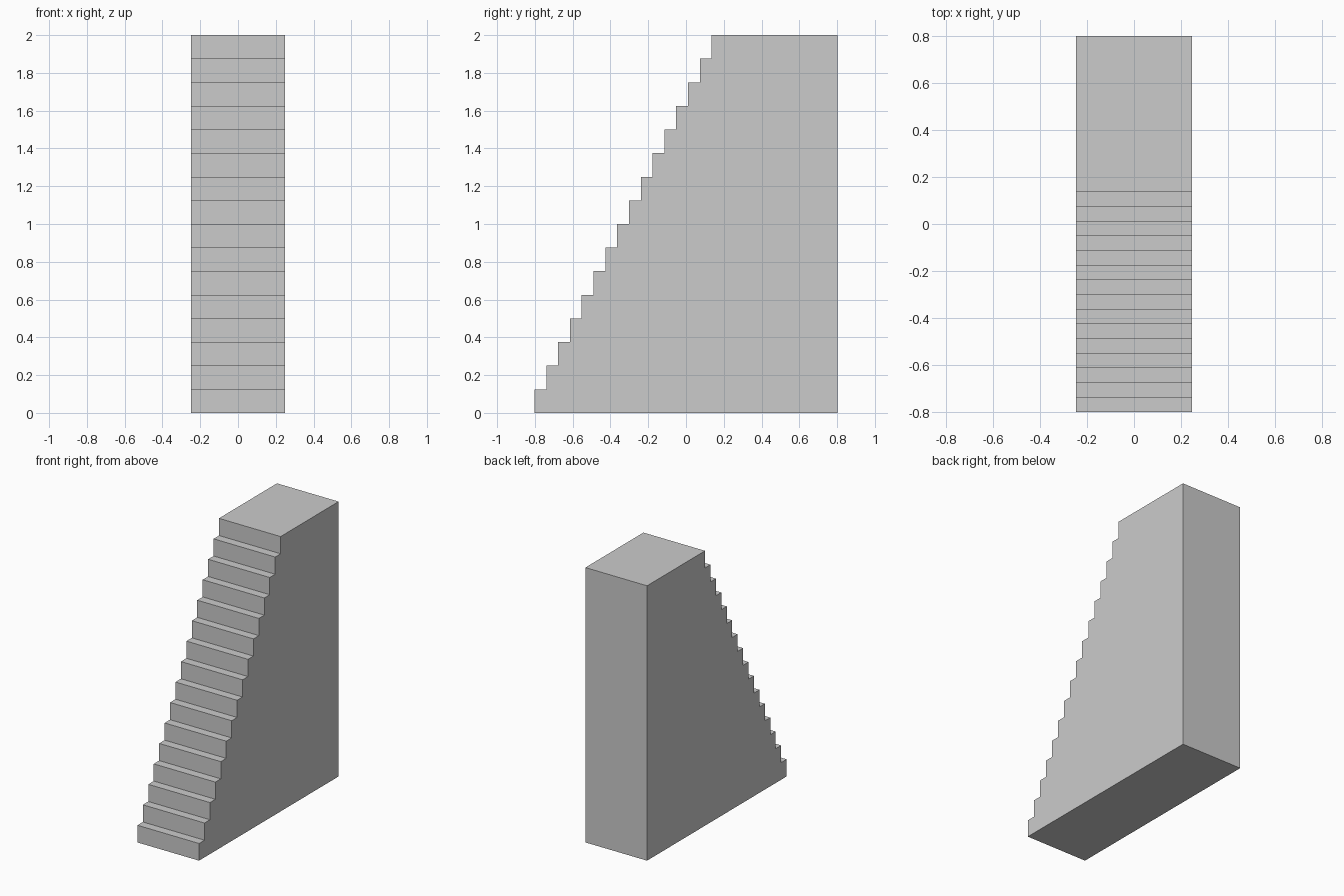
import bpy
import bmesh

if "Cube" in bpy.data.objects:
    bpy.data.objects.remove(bpy.data.objects["Cube"])

STEPS = 16
RISE = 2.0 / STEPS
RUN = 0.0625
HALF_WIDTH = 0.248
FRONT, BACK = -0.802, 0.802

# Stepped side profile in (y, z): base at the back, then up the stairs
profile = [(BACK, 0.0), (FRONT, 0.0)]
for i in range(STEPS):
    y = FRONT + i * RUN
    if i:
        profile.append((y, i * RISE))
    profile.append((y, (i + 1) * RISE))
profile.append((BACK, STEPS * RISE))

# Solid staircase: extrude the profile across the width
bm = bmesh.new()
side = bm.faces.new([bm.verts.new((-HALF_WIDTH, y, z)) for y, z in profile])
ext = bmesh.ops.extrude_face_region(bm, geom=[side], use_keep_orig=True)
moved = [v for v in ext["geom"] if isinstance(v, bmesh.types.BMVert)]
bmesh.ops.translate(bm, verts=moved, vec=(2 * HALF_WIDTH, 0, 0))
bmesh.ops.recalc_face_normals(bm, faces=bm.faces[:])

mesh = bpy.data.meshes.new("staircase")
bm.to_mesh(mesh)
bm.free()
bpy.context.collection.objects.link(bpy.data.objects.new("staircase", mesh))
